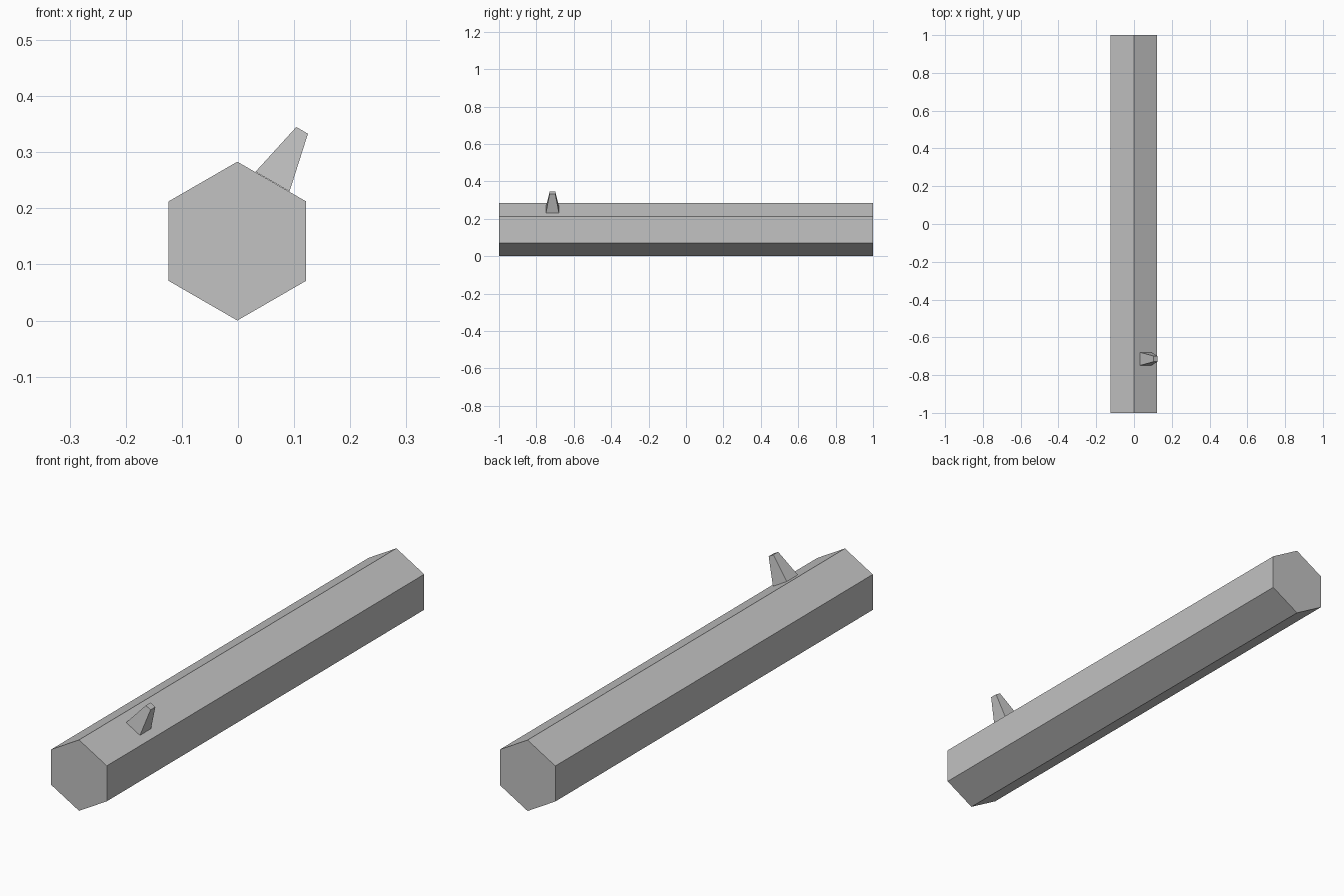
import bpy, bmesh, math
from mathutils import Matrix, Vector

if "Cube" in bpy.data.objects:
    bpy.data.objects.remove(bpy.data.objects["Cube"])

grey = bpy.data.materials.new("plain_grey")
grey.diffuse_color = (0.54, 0.54, 0.54, 1)
grey.use_nodes = True
grey.node_tree.nodes["Principled BSDF"].inputs["Base Color"].default_value = grey.diffuse_color

R = 0.1415        # hexagon corner radius
CX = -0.0012      # beam axis offset in x


def finish(name, bm):
    bmesh.ops.recalc_face_normals(bm, faces=bm.faces)
    mesh = bpy.data.meshes.new(name)
    bm.to_mesh(mesh)
    bm.free()
    mesh.materials.append(grey)
    obj = bpy.data.objects.new(name, mesh)
    bpy.context.collection.objects.link(obj)


# Hexagonal beam along y, with a corner at the top
bm = bmesh.new()
profile = [bm.verts.new((CX + R * math.sin(i * math.pi / 3), -1,
                         R + R * math.cos(i * math.pi / 3))) for i in range(6)]
cap = bm.faces.new(profile)
ext = bmesh.ops.extrude_face_region(bm, geom=[cap], use_keep_orig=True)
bmesh.ops.translate(bm, vec=(0, 2, 0),
                    verts=[v for v in ext["geom"] if isinstance(v, bmesh.types.BMVert)])
finish("hexagonal_beam", bm)

# Tapered square peg standing square on the upper right face
height, base, tip_slope, tip_y = 0.1055, 0.07, 0.024, 0.03
bm = bmesh.new()
bmesh.ops.create_cube(bm, size=1)
for v in bm.verts:
    top = v.co.z > 0
    v.co.x *= tip_slope if top else base
    v.co.y *= tip_y if top else base
    v.co.z = height if top else 0
place = Matrix.Translation(Vector((0.0615, -0.714, 0.2475))) @ Matrix.Rotation(math.radians(30), 4, 'Y')
bmesh.ops.transform(bm, matrix=place, verts=bm.verts)
finish("tapered_peg", bm)
